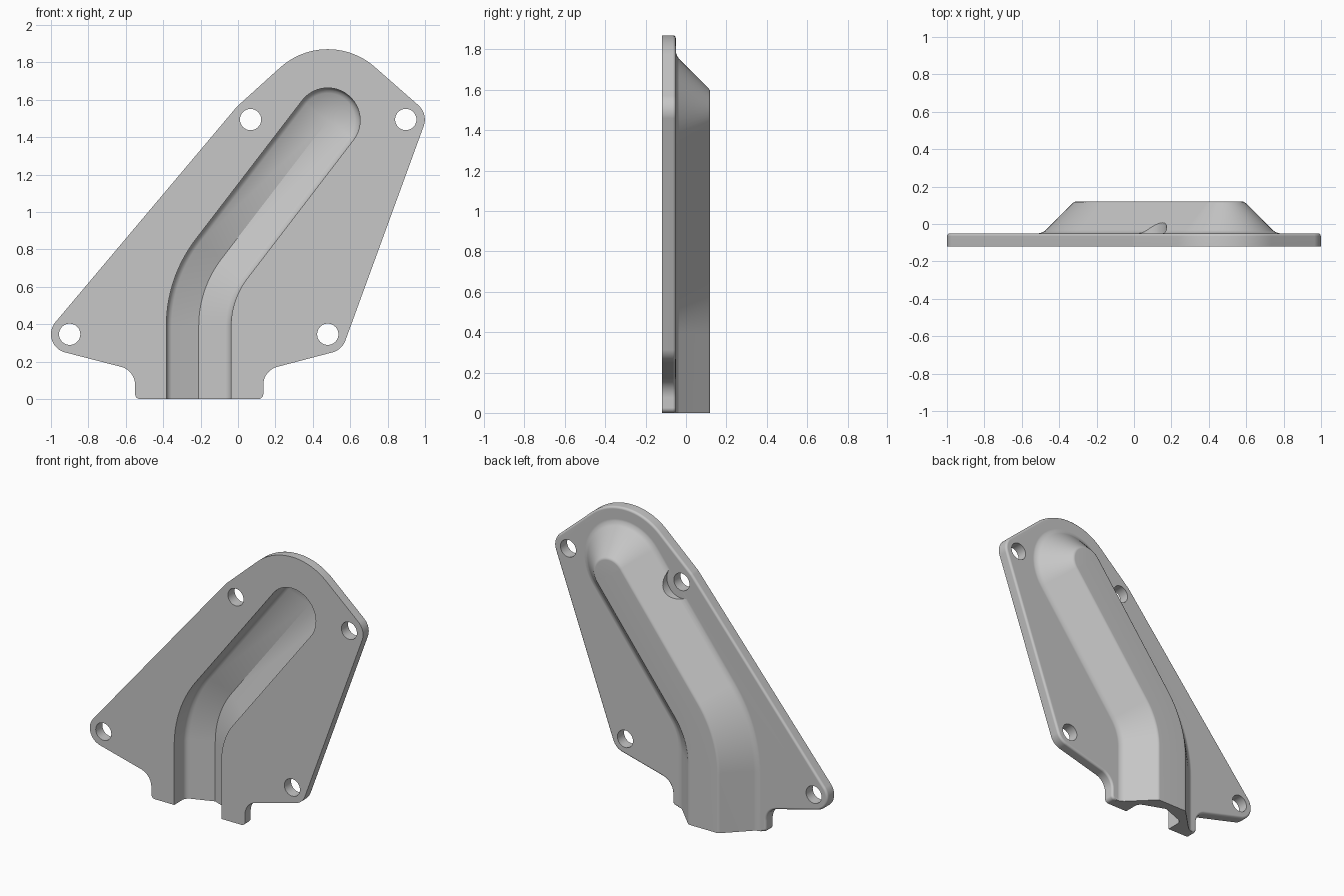
import bpy, bmesh
from math import cos, sin, radians
from mathutils import Vector

cube = bpy.data.objects.get("Cube")
if cube:
    bpy.data.objects.remove(cube, do_unlink=True)

grey = bpy.data.materials.new("plain grey")
grey.use_nodes = True
colour = (0.57, 0.57, 0.57, 1)
grey.diffuse_color = colour
grey.node_tree.nodes["Principled BSDF"].inputs["Base Color"].default_value = colour

FRONT, PLATE_BACK = -0.12, -0.05
LOBES = [(-0.9, 0.346), (0.067, 1.494), (0.897, 1.494), (0.48, 0.346)]
END = (0.48, 1.49)


def finish(name, bm):
    bmesh.ops.remove_doubles(bm, verts=bm.verts, dist=1e-5)
    bmesh.ops.holes_fill(bm, edges=[e for e in bm.edges if e.is_boundary], sides=0)
    bmesh.ops.recalc_face_normals(bm, faces=bm.faces)
    if bm.calc_volume(signed=True) < 0:
        bmesh.ops.reverse_faces(bm, faces=bm.faces)
    mesh = bpy.data.meshes.new(name)
    bm.to_mesh(mesh)
    bm.free()
    mesh.materials.append(grey)
    ob = bpy.data.objects.new(name, mesh)
    bpy.context.collection.objects.link(ob)
    return ob


def arc(c, r, a0, a1, n):
    """Points on an arc in the x-z plane, angles in degrees."""
    angles = [radians(a0 + (a1 - a0) * i / n) for i in range(n + 1)]
    return [(c[0] + r * cos(a), c[1] + r * sin(a)) for a in angles]


def prism(name, outline, y0, y1, rounding=0):
    """Extrude an x-z outline along y, rounding the rear rim if asked."""
    bm = bmesh.new()
    face = bm.faces.new([bm.verts.new((x, y0, z)) for x, z in outline])
    out = bmesh.ops.extrude_face_region(bm, geom=[face], use_keep_orig=True)
    rear = [v for v in out["geom"] if isinstance(v, bmesh.types.BMVert)]
    bmesh.ops.translate(bm, verts=rear, vec=(0, y1 - y0, 0))
    bmesh.ops.recalc_face_normals(bm, faces=bm.faces)
    if rounding:
        rim = [e for e in bm.edges if all(v in rear for v in e.verts)]
        bmesh.ops.bevel(bm, geom=rim, offset=rounding, segments=3,
                        profile=0.5, affect='EDGES')
    return finish(name, bm)


def bent_sweep(name, profile, bottom):
    """Sweep a half profile (half width, y) up one side, round the end, down the other."""
    bend, radius, steps = (0.38, 0.39), 0.59, 14
    side = [((-0.21, bottom), 180)]
    for i in range(steps + 1):
        a = 180 - 37.5 * i / steps
        side.append((arc(bend, radius, a, a, 1)[0], a))
    cap = [(END, 142.5 - 180 * i / 32) for i in range(33)]
    stations = side + cap + [(p, a - 180) for p, a in reversed(side)]
    bm = bmesh.new()
    rows = []
    for p, a in stations:
        n = Vector((cos(radians(a)), 0, sin(radians(a))))
        rows.append([bm.verts.new(Vector((p[0], y, p[1])) + n * w) for w, y in profile])
    for r, s in zip(rows, rows[1:]):
        for j in range(len(profile) - 1):
            bm.faces.new((r[j], r[j + 1], s[j + 1], s[j]))
    return finish(name, bm)


def volume(ob):
    """Signed volume of an object with its modifiers."""
    bpy.context.view_layer.update()
    bm = bmesh.new()
    bm.from_object(ob, bpy.context.evaluated_depsgraph_get())
    result = bm.calc_volume(signed=True)
    bm.free()
    return result


def combine(target, tool, operation):
    """Apply a boolean with the first solver whose volume change makes sense."""
    before = volume(target)
    mod = target.modifiers.new(operation.lower(), 'BOOLEAN')
    mod.operation, mod.object = operation, tool
    for solver in ('MANIFOLD', 'EXACT', 'FLOAT'):
        mod.solver = solver
        after = volume(target)
        if after > before + 1e-6 if operation == 'UNION' else 0 < after < before - 1e-6:
            break
    bpy.context.view_layer.objects.active = target
    bpy.ops.object.modifier_apply(modifier=mod.name)
    bpy.data.objects.remove(tool, do_unlink=True)


# Flange outline: foot, bolt lobes and the large rounded top
outline = (arc((-0.525, 0.025), 0.025, 270, 180, 5)
           + arc((-0.65, 0.075), 0.1, 0, 74, 10)
           + arc(LOBES[0], 0.1, 254, 140, 14)
           + arc(LOBES[1], 0.1, 140, 132, 2)
           + arc(END, 0.38, 132, 48, 24)
           + arc(LOBES[2], 0.102, 48, -20, 10)
           + arc(LOBES[3], 0.1, -20, -74, 8)
           + arc((0.235, 0.075), 0.1, 106, 180, 10)
           + arc((0.11, 0.025), 0.025, 0, -90, 5))
cover = prism("cover_plate", outline, FRONT, PLATE_BACK, 0.015)

# Raised ridge on the back, with a soft foot and crest
ridge = bent_sweep("ridge", [
    (0, 0.12), (0.1, 0.12), (0.109, 0.118), (0.117, 0.112),
    (0.262, -0.033), (0.275, -0.042), (0.289, -0.048), (0.306, -0.051),
    (0.306, -0.09), (0, -0.09)], 0)

# Clearance for the bolt head that runs into the ridge
clearance = prism("bolt_clearance", arc(LOBES[1], 0.108, 0, 351, 39), -0.0495, 0.2)
combine(ridge, clearance, 'DIFFERENCE')
combine(cover, ridge, 'UNION')

# Open channel on the front: steep lip and a shallow V floor
channel = bent_sweep("channel", [
    (0, -0.2), (0.173, -0.2), (0.173, -0.03), (0.169, -0.015),
    (0.161, -0.003), (0.145, 0.008), (0, 0.062)], -0.1)
combine(cover, channel, 'DIFFERENCE')

# Bolt holes
for c in LOBES:
    combine(cover, prism("hole", arc(c, 0.057, 0, 348.75, 31), -0.2, 0), 'DIFFERENCE')

# Smooth curved walls, keep machined edges crisp
bpy.ops.object.select_all(action='DESELECT')
cover.select_set(True)
bpy.context.view_layer.objects.active = cover
bpy.ops.object.shade_smooth_by_angle(angle=radians(32))
weighted = cover.modifiers.new("weighted_normals", 'WEIGHTED_NORMAL')
weighted.keep_sharp = True
